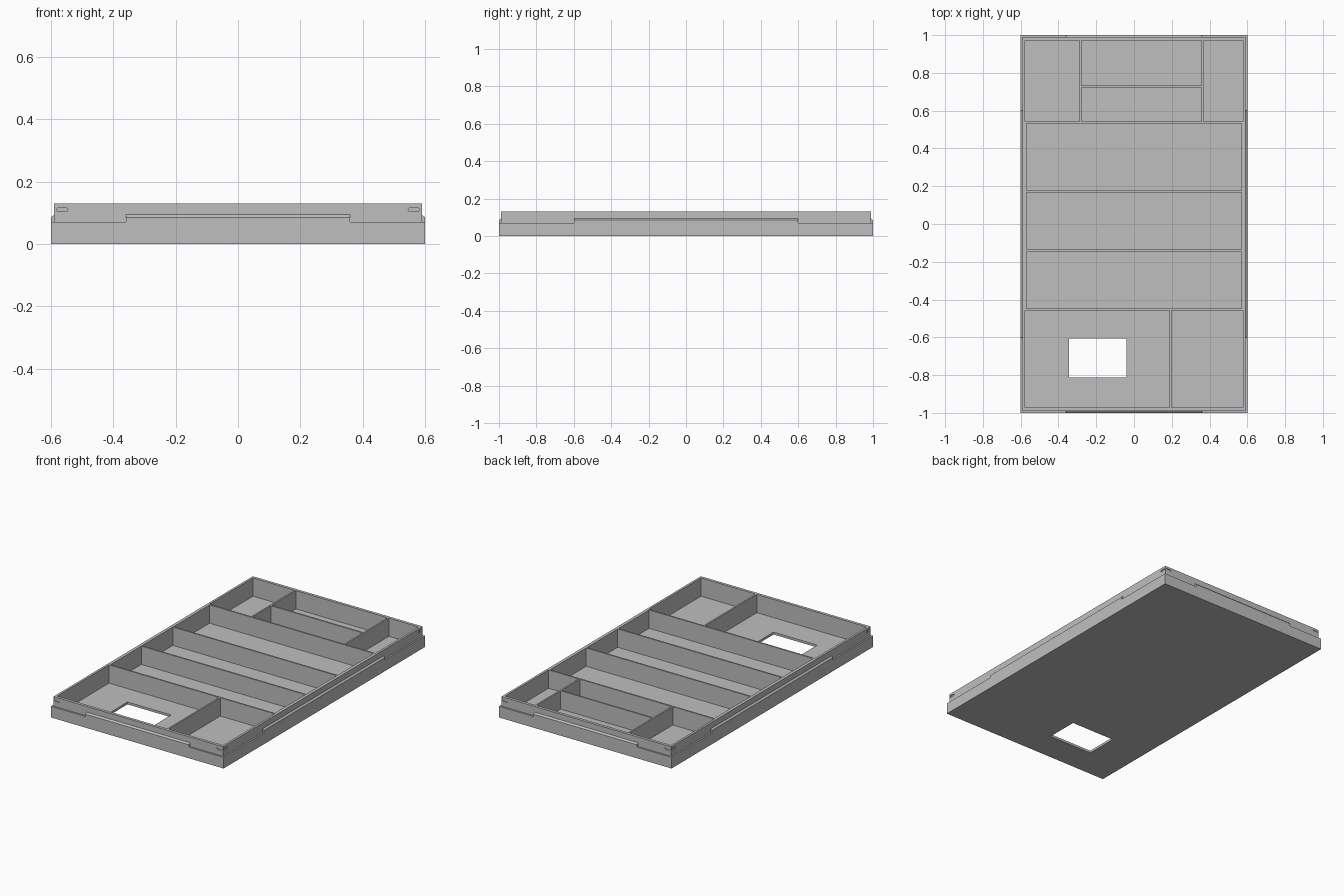
import bpy, bmesh, math
from mathutils import Matrix

cube = bpy.data.objects.get("Cube")
if cube:
    bpy.data.objects.remove(cube, do_unlink=True)

grey = bpy.data.materials.new("plain grey")
grey.use_nodes = True
grey.diffuse_color = (0.52, 0.52, 0.52, 1)
grey.node_tree.nodes["Principled BSDF"].inputs["Base Color"].default_value = grey.diffuse_color

HX, HY = 0.6, 1.0            # half size of the base
LEDGE, TOP, FLOOR = 0.07, 0.13, 0.015
INSET = 0.01                 # step between base and upper rim


def make_object(name, bm):
    bmesh.ops.recalc_face_normals(bm, faces=bm.faces[:])
    mesh = bpy.data.meshes.new(name)
    bm.to_mesh(mesh)
    bm.free()
    mesh.materials.append(grey)
    obj = bpy.data.objects.new(name, mesh)
    bpy.context.collection.objects.link(obj)
    return obj


def add_box(bm, x0, x1, y0, y1, z0, z1):
    mid = Matrix.Translation(((x0 + x1) / 2, (y0 + y1) / 2, (z0 + z1) / 2))
    size = Matrix.Diagonal((x1 - x0, y1 - y0, z1 - z0, 1))
    bmesh.ops.create_cube(bm, size=1, matrix=mid @ size)


def add_prism(bm, outline, offset):
    face = bm.faces.new([bm.verts.new(p) for p in outline])
    new = bmesh.ops.extrude_face_region(bm, geom=[face])["geom"]
    bmesh.ops.translate(bm, vec=offset, verts=[v for v in new if isinstance(v, bmesh.types.BMVert)])


def cut(target, bm):
    cutter = make_object("cutter", bm)
    cutter.hide_render = True
    mod = target.modifiers.new("cut", 'BOOLEAN')
    mod.operation, mod.solver, mod.object = 'DIFFERENCE', 'EXACT', cutter
    bpy.context.view_layer.objects.active = target
    bpy.ops.object.modifier_apply(modifier=mod.name)
    bpy.data.objects.remove(cutter, do_unlink=True)


# Stepped tray block
bm = bmesh.new()
rings = []
for inset, z in ((0, 0), (0, LEDGE), (INSET, LEDGE), (INSET, TOP)):
    x, y = HX - inset, HY - inset
    rings.append([bm.verts.new((a * x, b * y, z)) for a, b in ((-1, -1), (1, -1), (1, 1), (-1, 1))])
for low, high in zip(rings, rings[1:]):
    for i in range(4):
        j = (i + 1) % 4
        bm.faces.new((low[i], low[j], high[j], high[i]))
bm.faces.new(rings[0])
bm.faces.new(rings[-1])
tray = make_object("divided_tray", bm)

# Compartments: x range, y range
W, L = 0.576, 0.972
compartments = [
    (-W, -0.288, 0.542, L), (-0.278, 0.358, 0.733, L),
    (-0.278, 0.358, 0.542, 0.723), (0.368, W, 0.542, L),
    (-0.57, 0.57, 0.177, 0.532), (-0.57, 0.57, -0.136, 0.167),
    (-0.57, 0.57, -0.448, -0.146),
    (-W, 0.188, -L, -0.458), (0.198, W, -L, -0.458),
]
bm = bmesh.new()
for c in compartments:
    add_box(bm, *c, FLOOR, TOP + 0.1)
cut(tray, bm)

# Window through the floor
bm = bmesh.new()
add_box(bm, -0.344, -0.04, -0.812, -0.606, -0.1, 0.06)
cut(tray, bm)

# Shallow rounded slots near every upper corner
bm = bmesh.new()
depth, radius, half = 0.005, 0.006, 0.012
capsule = []
for side in (1, -1):
    for k in range(7):
        a = math.radians(-90 + 30 * k)
        capsule.append((side * (half + radius * math.cos(a)), side * radius * math.sin(a)))
for s in (-1, 1):
    for t in (-1, 1):
        y = t * (HY - INSET - depth)
        add_prism(bm, [(s * 0.564 + u, y, 0.11 + v) for u, v in capsule], (0, t * 0.02, 0))
        x = t * (HX - INSET - depth)
        add_prism(bm, [(x, s * 0.966 + u, 0.11 + v) for u, v in capsule], (t * 0.02, 0, 0))
cut(tray, bm)

# Raised bevelled lips on the ledge, one per side
lip = [(0, LEDGE), (0, 0.085), (INSET, 0.094), (INSET, LEDGE)]
for s, front, flank in ((-1, "front_lip", "right_lip"), (1, "back_lip", "left_lip")):
    bm = bmesh.new()
    add_prism(bm, [(-0.36, s * (HY - d), z) for d, z in lip], (0.72, 0, 0))
    make_object(front, bm)
    bm = bmesh.new()
    add_prism(bm, [(s * (HX - d), -0.6, z) for d, z in lip], (0, 1.2, 0))
    make_object(flank, bm)
